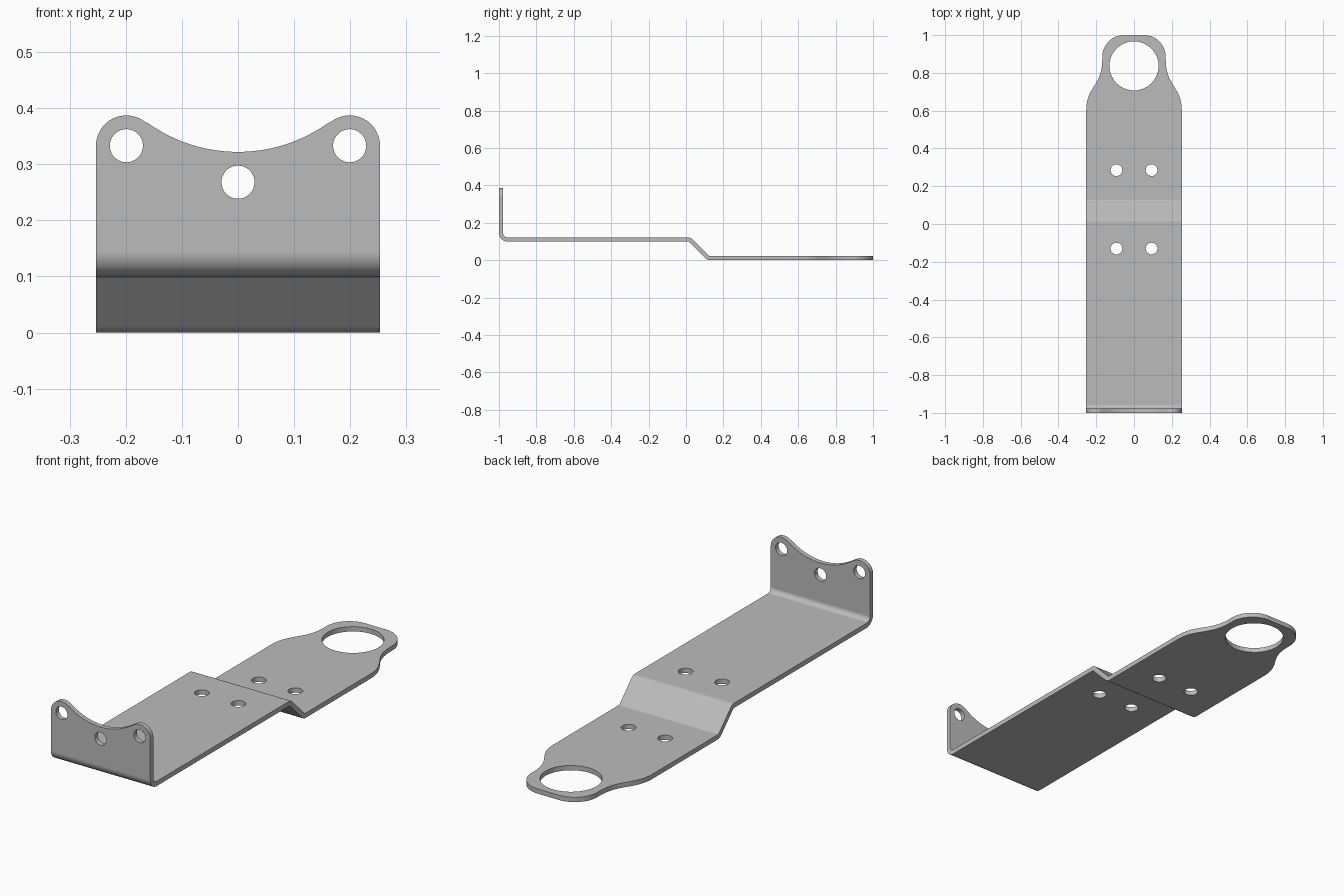
import bpy, bmesh
from math import sin, cos, pi, radians, asin
from mathutils import Vector

HALF_W, THICK = 0.253, 0.022

cube = bpy.data.objects.get("Cube")
if cube:
    bpy.data.objects.remove(cube, do_unlink=True)

steel = bpy.data.materials.new("grey_steel")
steel.use_nodes = True
GREY = (0.5, 0.5, 0.5, 1)
steel.diffuse_color = GREY
steel.node_tree.nodes["Principled BSDF"].inputs["Base Color"].default_value = GREY


def prism(name, outline, place, lo, hi):
    """Extrude a closed 2D outline from lo to hi; place(a, b, depth) gives the 3D point."""
    bm = bmesh.new()
    near = [bm.verts.new(place(a, b, lo)) for a, b in outline]
    far = [bm.verts.new(place(a, b, hi)) for a, b in outline]
    bm.faces.new(near)
    bm.faces.new(far[::-1])
    n = len(outline)
    for i in range(n):
        j = (i + 1) % n
        bm.faces.new((near[j], near[i], far[i], far[j]))
    bmesh.ops.recalc_face_normals(bm, faces=bm.faces)
    mesh = bpy.data.meshes.new(name)
    bm.to_mesh(mesh)
    bm.free()
    mesh.materials.append(steel)
    obj = bpy.data.objects.new(name, mesh)
    bpy.context.collection.objects.link(obj)
    return obj


def arc(cx, cy, r, start, end, n=20):
    """Points on an arc, angles in degrees."""
    angles = [radians(start + (end - start) * i / n) for i in range(n + 1)]
    return [(cx + r * cos(t), cy + r * sin(t)) for t in angles]


def mirrored(half):
    """Close a right-hand outline, listed bottom to top, with its left-hand mirror."""
    return half + [(-x, y) for x, y in reversed(half) if x > 1e-6]


def bent_strip(path, radii, n=10):
    """Outline of a sheet of even thickness that follows a path with rounded bends."""
    pts = [Vector(p) for p in path]
    left, right = [], []

    def station(p, d):
        side = Vector((-d.y, d.x)) * THICK / 2
        left.append(tuple(p + side))
        right.append(tuple(p - side))

    station(pts[0], (pts[1] - pts[0]).normalized())
    for a, b, c, r in zip(pts, pts[1:], pts[2:], radii):
        d0, d1 = (b - a).normalized(), (c - b).normalized()
        turn = -d0.angle_signed(d1)
        sign = 1 if turn > 0 else -1
        start = b - d0 * r * abs(sin(turn / 2) / cos(turn / 2))
        centre = start + Vector((-d0.y, d0.x)) * r * sign
        for i in range(n + 1):
            t = turn * i / n
            d = Vector((d0.x * cos(t) - d0.y * sin(t), d0.x * sin(t) + d0.y * cos(t)))
            station(centre - Vector((-d.y, d.x)) * r * sign, d)
    station(pts[-1], (pts[-1] - pts[-2]).normalized())
    return left + right[::-1]


def along_x(a, b, d):
    return (d, a, b)


def along_y(a, b, d):
    return (a, d, b)


def along_z(a, b, d):
    return (a, b, d)


def cut(target, tool, operation):
    mod = target.modifiers.new("cut", "BOOLEAN")
    mod.operation, mod.solver, mod.object = operation, "EXACT", tool
    bpy.context.view_layer.objects.active = target
    bpy.ops.object.modifier_apply(modifier=mod.name)
    bpy.data.objects.remove(tool, do_unlink=True)


# Folded sheet: upright flange, upper plate, step down, lower plate
mid = THICK / 2
path = [(-1 + mid, 0.42), (-1 + mid, 0.1 + mid), (0.02, 0.1 + mid), (0.12, mid), (1.05, mid)]
bracket = prism("bracket", bent_strip(path, [0.034, 0.025, 0.025]), along_x, -0.3, 0.3)

# Plan outline: parallel sides, necked shoulders and a rounded rear eye
shoulder = []
p0, p1, p2, p3 = (Vector(p) for p in ((HALF_W, 0.6), (HALF_W, 0.73), (0.168, 0.73), (0.168, 0.87)))
for i in range(25):
    t = i / 24
    s = 1 - t
    shoulder.append(tuple(p0 * s**3 + p1 * 3 * s * s * t + p2 * 3 * s * t * t + p3 * t**3))
plan = [(HALF_W, -1.1)] + shoulder + arc(0.053, 0.885, 0.115, 0, 90)
cut(bracket, prism("plan_cutter", mirrored(plan), along_z, -0.2, 0.6), "INTERSECT")

# Flange outline: two rounded ears joined by a hollow
EAR_X, EAR_Z, EAR_R, HOLLOW_R, HOLLOW_Z = 0.199, 0.333, 0.054, 0.276, 0.598
lean = asin(EAR_X / (EAR_R + HOLLOW_R)) * 180 / pi
flange = [(0.28, -0.1), (0.28, EAR_Z)] + arc(EAR_X, EAR_Z, EAR_R, 0, 90 + lean)
flange += arc(0, HOLLOW_Z, HOLLOW_R, -90 + lean, -90)[1:]
cut(bracket, prism("flange_cutter", mirrored(flange), along_y, -1.2, 1.2), "INTERSECT")

# Holes through the plates
holes = [(0, 0.837, 0.13)] + [(x, y, 0.031) for x in (-0.093, 0.093) for y in (0.285, -0.13)]
for x, y, r in holes:
    cut(bracket, prism("plate_hole", arc(x, y, r, 0, 360, 48)[:-1], along_z, -0.1, 0.25), "DIFFERENCE")

# Holes through the flange
for x, z in ((-EAR_X, EAR_Z), (EAR_X, EAR_Z), (0, 0.268)):
    cut(bracket, prism("flange_hole", arc(x, z, 0.0295, 0, 360, 48)[:-1], along_y, -1.1, -0.9), "DIFFERENCE")

# Smooth bends with crisp edges
bpy.ops.object.select_all(action="DESELECT")
bracket.select_set(True)
bpy.context.view_layer.objects.active = bracket
bpy.ops.object.shade_smooth_by_angle(angle=radians(30))
weighted = bracket.modifiers.new("even_shading", "WEIGHTED_NORMAL")
weighted.keep_sharp = True
